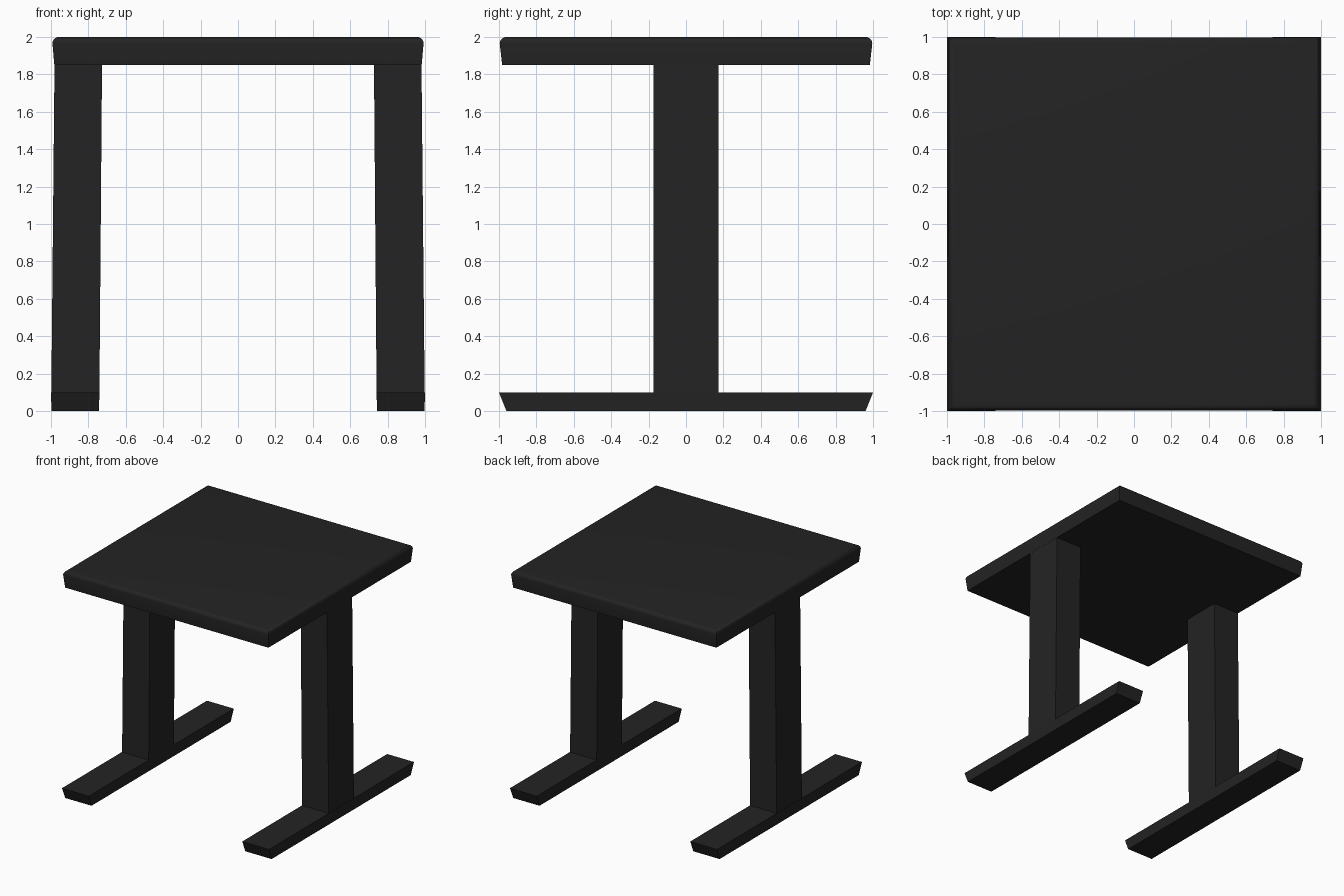
import bpy, bmesh, math

if "Cube" in bpy.data.objects:
    bpy.data.objects.remove(bpy.data.objects["Cube"])

black = bpy.data.materials.new("matte black")
black.diffuse_color = (0.017, 0.017, 0.017, 1)
black.use_nodes = True
black.node_tree.nodes["Principled BSDF"].inputs["Base Color"].default_value = black.diffuse_color


def stack(name, rings):
    """Closed solid from rectangular rings (z, x0, x1, half_y), bottom to top."""
    bm = bmesh.new()
    loops = []
    for z, x0, x1, hy in rings:
        loops.append([bm.verts.new(p) for p in
                      ((x0, -hy, z), (x1, -hy, z), (x1, hy, z), (x0, hy, z))])
    bm.faces.new(loops[0][::-1])
    bm.faces.new(loops[-1])
    for a, b in zip(loops, loops[1:]):
        for i in range(4):
            j = (i + 1) % 4
            bm.faces.new((a[i], a[j], b[j], b[i]))
    bmesh.ops.recalc_face_normals(bm, faces=bm.faces)
    mesh = bpy.data.meshes.new(name)
    bm.to_mesh(mesh)
    bm.free()
    mesh.materials.append(black)
    obj = bpy.data.objects.new(name, mesh)
    bpy.context.collection.objects.link(obj)
    return obj


# Tabletop: flared sides with a rounded upper rim
rings = [(1.85, -0.982, 0.982, 0.983)]
r = 0.035
for i in range(6):
    t = math.radians(90 * i / 5)
    inset = r * (1 - math.cos(t))
    rings.append((2 - r + r * math.sin(t), -0.992 + inset, 0.992 - inset, 0.996 - inset))
top = stack("tabletop", rings)
bpy.context.view_layer.objects.active = top
top.select_set(True)
bpy.ops.object.shade_smooth_by_angle(angle=math.radians(40))
top.select_set(False)

# Splayed columns and long feet, one pair each side
for side, label in ((-1, "left"), (1, "right")):
    def span(inner, outer):
        return sorted((side * inner, side * outer))
    stack(label + "_column", [(0.1, *span(0.741, 0.998), 0.174),
                              (1.85, *span(0.727, 0.981), 0.174)])
    stack(label + "_foot", [(0.0, *span(0.743, 0.997), 0.96),
                            (0.1, *span(0.741, 1.0), 1.0)])
